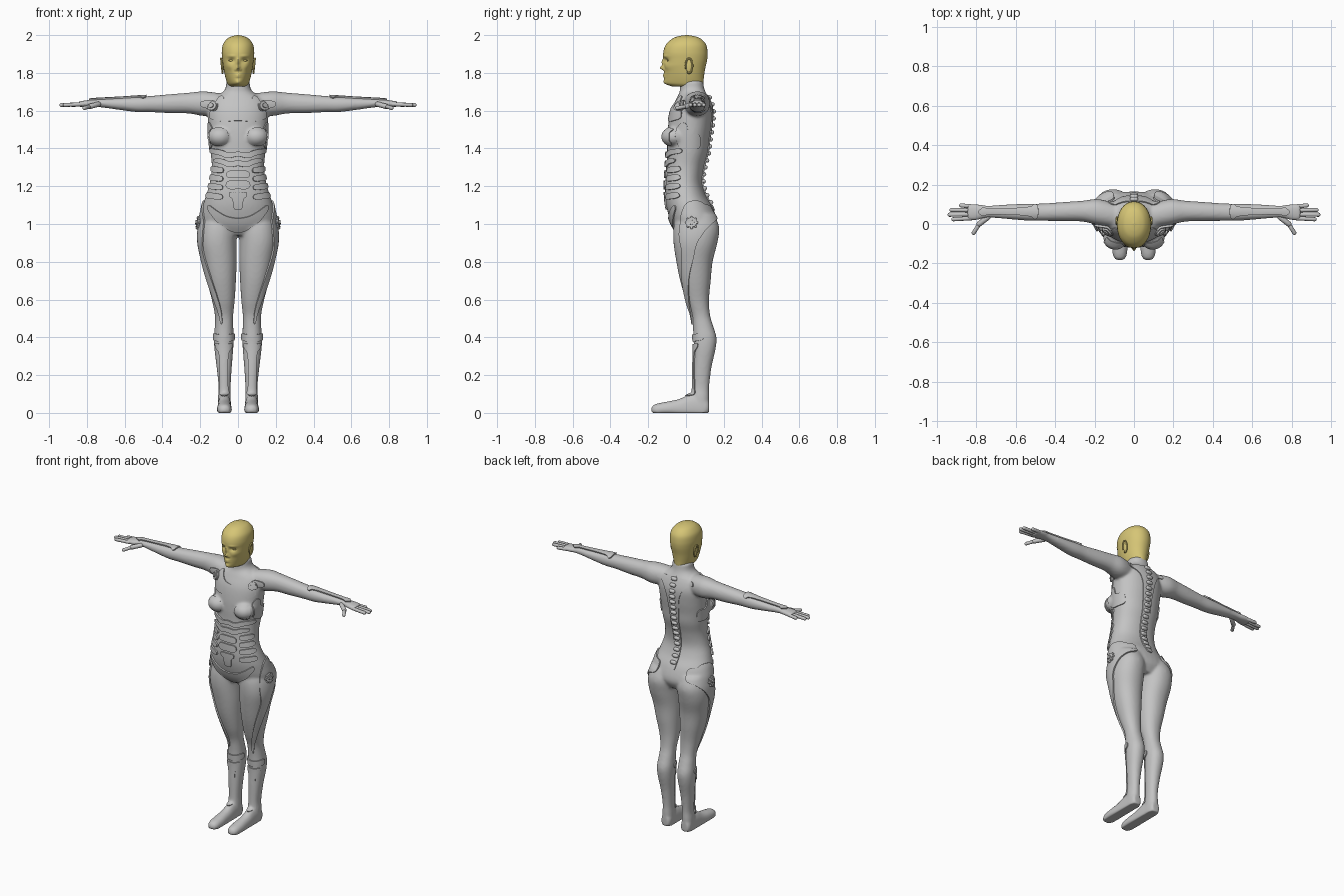
import bpy, bmesh, math
from mathutils import Vector
from mathutils.bvhtree import BVHTree
from mathutils.geometry import delaunay_2d_cdt

if "Cube" in bpy.data.objects:
    bpy.data.objects.remove(bpy.data.objects["Cube"])


def material(name, rgb):
    m = bpy.data.materials.new(name)
    m.diffuse_color = (*rgb, 1)
    m.use_nodes = True
    m.node_tree.nodes["Principled BSDF"].inputs["Base Color"].default_value = m.diffuse_color
    return m


GREY = material("light grey shell", (0.55, 0.55, 0.55))
YELLOW = material("pale yellow", (0.67, 0.56, 0.18))


def make(name, bm, mat, mirror=False, recalc=True):
    if recalc:
        bmesh.ops.recalc_face_normals(bm, faces=bm.faces)
    me = bpy.data.meshes.new(name)
    bm.to_mesh(me)
    bm.free()
    me.materials.append(mat)
    ob = bpy.data.objects.new(name, me)
    bpy.context.collection.objects.link(ob)
    bpy.ops.object.select_all(action='DESELECT')
    ob.select_set(True)
    bpy.context.view_layer.objects.active = ob
    bpy.ops.object.shade_smooth_by_angle(angle=math.radians(40))
    if mirror:
        ob.modifiers.new("Mirror", 'MIRROR')
    return ob


def spline(st, sub):
    out = []
    for i in range(len(st) - 1):
        p = [st[max(0, min(len(st) - 1, i + k))] for k in (-1, 0, 1, 2)]
        for s in range(sub):
            t = s / sub
            out.append([0.5 * (2 * b + (c - a) * t + (2 * a - 5 * b + 4 * c - d) * t * t
                               + (3 * b - a - 3 * c + d) * t ** 3) for a, b, c, d in zip(*p)])
    return out + [list(st[-1])]


# Stations are (position on axis, centre a, centre b, radius a, radius b)
def loft(bm, st, axis, flip=1, seg=36, sub=6, e=0.92):
    rings = []
    for t, a, b, ra, rb in spline(st, sub):
        ring = []
        for k in range(seg):
            c, s = math.cos(2 * math.pi * k / seg), math.sin(2 * math.pi * k / seg)
            u = a + ra * math.copysign(abs(c) ** e, c)
            v = b + rb * math.copysign(abs(s) ** e, s)
            x, y, z = {'z': (u, v, t), 'x': (t, u, v), 'y': (u, t, v)}[axis]
            ring.append(bm.verts.new((x * flip, y, max(z, 0))))
        rings.append(ring)
    for r, q in zip(rings, rings[1:]):
        for k in range(seg):
            bm.faces.new((r[k], r[(k + 1) % seg], q[(k + 1) % seg], q[k]))
    bm.faces.new(rings[0])
    bm.faces.new(rings[-1])


def capsule(bm, p, q, r, seg=12):
    p, q = Vector(p), Vector(q)
    d = q - p
    rot = d.to_track_quat('Z', 'Y')
    for v in bmesh.ops.create_uvsphere(bm, u_segments=seg, v_segments=9, radius=r)['verts']:
        v.co = (q if v.co.z > 0 else p) + rot @ v.co


def ellipsoid(bm, c, r):
    for v in bmesh.ops.create_uvsphere(bm, u_segments=24, v_segments=16, radius=1)['verts']:
        v.co = Vector([c[i] + v.co[i] * r[i] for i in range(3)])


# Body: torso, legs, feet and arms blended into one skin
TORSO = [(.94, 0, .05, .12, .085), (1.0, 0, .045, .195, .12), (1.08, 0, .022, .19, .123),
         (1.15, 0, -.002, .17, .108), (1.22, 0, -.012, .149, .098), (1.30, 0, -.005, .139, .10),
         (1.38, 0, .008, .145, .108), (1.45, 0, .012, .152, .112), (1.52, 0, .02, .157, .115),
         (1.60, 0, .03, .16, .11), (1.66, 0, .035, .14, .088), (1.695, 0, .035, .085, .07),
         (1.72, 0, .032, .066, .064), (1.76, 0, .03, .062, .06)]
LEG = [(0, .072, .078, .035, .043), (.08, .072, .078, .034, .045), (.14, .071, .08, .032, .043),
       (.24, .073, .087, .04, .048), (.34, .075, .099, .05, .058), (.40, .075, .10, .052, .061),
       (.46, .074, .09, .049, .054), (.52, .074, .077, .049, .05), (.60, .078, .06, .061, .062),
       (.70, .088, .05, .077, .081), (.80, .097, .045, .09, .096), (.90, .107, .05, .1, .116),
       (.98, .105, .055, .1, .121), (1.05, .10, .05, .085, .10)]
FOOT = [(.122, .072, .03, .024, .035), (.10, .072, .03, .034, .06), (.03, .072, .025, .036, .075),
        (-.04, .072, .02, .037, .053), (-.10, .072, .018, .04, .042), (-.15, .072, .016, .037, .034),
        (-.175, .072, .014, .027, .026), (-.184, .072, .013, .01, .012)]
ARM = [(.08, .04, 1.632, .06, .058), (.18, .06, 1.637, .066, .065), (.26, .065, 1.64, .053, .055),
       (.36, .063, 1.637, .048, .05), (.46, .06, 1.635, .044, .043), (.54, .06, 1.633, .043, .04),
       (.64, .062, 1.636, .037, .03), (.74, .063, 1.64, .031, .021), (.80, .06, 1.637, .041, .018),
       (.845, .06, 1.634, .043, .015)]
bm = bmesh.new()
loft(bm, TORSO, 'z')
for s in (1, -1):
    loft(bm, LEG, 'z', s)
    loft(bm, FOOT, 'y', s)
    loft(bm, ARM, 'x', s)
    ellipsoid(bm, (s * .095, -.063, 1.462), (.062, .063, .05))
body = make("body_skin", bm, GREY)
rm = body.modifiers.new("Blend", 'REMESH')
rm.mode, rm.voxel_size, rm.use_smooth_shade = 'VOXEL', 0.008, True
sm = body.modifiers.new("Relax", 'SMOOTH')
sm.factor, sm.iterations = 0.5, 6
dg = bpy.context.evaluated_depsgraph_get()
skin = bpy.data.meshes.new_from_object(body.evaluated_get(dg))
body.modifiers.clear()
body.data = skin
skin.shade_smooth()
if not skin.materials:
    skin.materials.append(GREY)
tree = BVHTree.FromPolygons([v.co for v in skin.vertices], [p.vertices for p in skin.polygons])


# Projections from plate outlines onto the skin: (ray function, scale of first coordinate)
def around(cx, cy):
    def ray(u, v):
        a = math.radians(u / .002)
        return (cx, cy, v), (math.sin(a), -math.cos(a), 0)
    return ray, .002


FRONT = (lambda u, v: ((u, -1, v), (0, 1, 0)), 1)
BACK = (lambda u, v: ((u, 1, v), (0, -1, 0)), 1)
SIDE = (lambda u, v: ((1, u, v), (-1, 0, 0)), 1)
TOP = (lambda u, v: ((u, v, 3), (0, 0, -1)), 1)
TRUNK, THIGH, SHIN = around(0, 0), around(.085, .06), around(.075, .09)


# Raised plate following the skin; half outlines are completed across the centre line
def plate(name, proj, pts, t=.007, half=False, rounds=2):
    ray, scale = proj
    if half:
        pts = pts + [(-u, v) for u, v in reversed(pts) if u > 0]
    pts = [Vector((u * scale, v)) for u, v in pts]
    for _ in range(rounds):
        pts = [p.lerp(q, f) for p, q in zip(pts, pts[1:] + pts[:1]) for f in (.2, .8)]
    line = []
    for p, q in zip(pts, pts[1:] + pts[:1]):
        n = max(1, math.ceil((q - p).length / .01))
        line += [p.lerp(q, k / n) for k in range(n)]
    n, st = len(line), .01
    lo = [min(p[i] for p in line) for i in (0, 1)]
    hi = [max(p[i] for p in line) for i in (0, 1)]
    grid = [Vector((lo[0] + (i + .5) * st, lo[1] + (j + .5) * st))
            for i in range(int((hi[0] - lo[0]) / st)) for j in range(int((hi[1] - lo[1]) / st))]
    vs, _, fs = delaunay_2d_cdt(line + grid, [(i, (i + 1) % n) for i in range(n)], [], 1, 1e-6)[:3]
    bm = bmesh.new()
    top, base, normal = {}, {}, {}
    for i in {i for f in fs for i in f}:
        o, d = ray(*vs[i])
        hit, nor, _, _ = tree.ray_cast(Vector(o), Vector(d))
        if hit:
            top[i] = bm.verts.new(hit + nor * t)
            base[top[i]], normal[top[i]] = hit - nor * .004, nor
    for f in fs:
        if all(i in top for i in f):
            bm.faces.new([top[i] for i in f])
    bm.normal_update()
    rim = [e for e in bm.edges if e.is_boundary]
    low = {v: bm.verts.new(base[v]) for e in rim for v in e.verts}
    for e in rim:
        a, b = e.verts
        bm.faces.new((a, b, low[b], low[a]))
    bmesh.ops.recalc_face_normals(bm, faces=bm.faces)
    bm.normal_update()
    if sum(f.normal.dot(normal[f.verts[0]]) for f in bm.faces if all(v in normal for v in f.verts)) < 0:
        bmesh.ops.reverse_faces(bm, faces=bm.faces)
    return make(name, bm, GREY, mirror=not half, recalc=False)


def disk(name, proj, u, v, r, t):
    plate(name, proj, [(u + r * math.cos(k * math.pi / 12), v + r * math.sin(k * math.pi / 12))
                       for k in range(24)], t, rounds=0)


# Chest and shoulder armour
plate("chest_plate", FRONT, [(0, 1.612), (.045, 1.622), (.07, 1.65), (.078, 1.678), (.1, 1.672), (.12, 1.64),
                             (.145, 1.6), (.148, 1.555), (.08, 1.54), (0, 1.548)], .006, True)
plate("bust_cup", FRONT, [(.05, 1.455), (.06, 1.498), (.1, 1.508), (.14, 1.5), (.152, 1.46), (.138, 1.425),
                          (.1, 1.415), (.062, 1.425)], .006)
plate("rib_strap", TRUNK, [(68, 1.5), (82, 1.54), (92, 1.53), (95, 1.475), (118, 1.478), (121, 1.4),
                           (95, 1.393), (72, 1.41)], .007)
plate("shoulder_clip", FRONT, [(.1, 1.635), (.13, 1.655), (.195, 1.65), (.2, 1.625), (.15, 1.61),
                               (.14, 1.595), (.11, 1.6)], .011)
disk("shoulder_bolt", FRONT, .13, 1.622, .023, .02)
disk("shoulder_bolt_cap", FRONT, .13, 1.622, .012, .026)

# Abdomen armour
plate("under_bust_band", TRUNK, [(0, 1.385), (25, 1.375), (50, 1.395), (82, 1.402), (82, 1.375), (50, 1.365),
                                 (30, 1.345), (0, 1.36)], .01, True)
plate("rib_chevron", TRUNK, [(0, 1.337), (25, 1.33), (45, 1.347), (68, 1.345), (64, 1.325), (45, 1.318),
                             (25, 1.298), (0, 1.308)], .01, True)
plate("upper_belly_plate", FRONT, [(0, 1.285), (.05, 1.282), (.062, 1.265), (.055, 1.243), (0, 1.243)], .009, True)
plate("middle_belly_plate", FRONT, [(0, 1.23), (.055, 1.23), (.066, 1.2), (.045, 1.182), (0, 1.185)], .009, True)
plate("lower_belly_plate", FRONT, [(0, 1.17), (.047, 1.17), (.047, 1.145), (.028, 1.135), (.024, 1.08),
                                   (0, 1.078)], .008, True)
for z in (1.285, 1.24, 1.195, 1.145):
    plate("side_belly_bar", TRUNK, [(39, z + .012), (60, z + .02), (76, z + .022), (80, z), (70, z - .012),
                                    (39, z - .016)], .01)

# Pelvis, hips and thighs
plate("pelvis_plate", FRONT, [(0, 1.03), (.06, 1.04), (.11, 1.07), (.155, 1.105), (.158, 1.075), (.11, 1.01),
                              (.05, .968), (0, .955)], .008, True)
plate("hip_and_thigh_plate", THIGH, [(120, 1.10), (95, 1.12), (60, 1.12), (48, 1.05), (45, .95), (52, .85),
                                     (40, .75), (22, .62), (0, .52), (-8, .48), (8, .465), (22, .49), (45, .6),
                                     (62, .72), (80, .82), (88, .9), (110, .97), (135, 1.01), (168, 1.03),
                                     (170, 1.095)], .009)
disk("hip_disk", SIDE, .03, 1.007, .027, .02)
disk("hip_disk_cap", SIDE, .03, 1.007, .014, .027)
bm = bmesh.new()
for k in range(8):
    y, z = .03 + .028 * math.cos(k * math.pi / 4), 1.007 + .028 * math.sin(k * math.pi / 4)
    hit = tree.ray_cast(Vector((1, y, z)), Vector((-1, 0, 0)))[0]
    capsule(bm, hit, hit + Vector((.014, 0, 0)), .007, 8)
make("hip_studs", bm, GREY, True)

# Shins
plate("knee_band", SHIN, [(-95, .425), (0, .412), (95, .425), (95, .385), (0, .375), (-95, .385)], .007)
plate("shin_plate", SHIN, [(-62, .37), (0, .362), (62, .37), (55, .345), (25, .32), (20, .14), (30, .1), (0, .085),
                           (-30, .1), (-20, .14), (-25, .32), (-55, .345)], .007)

# Back: spine strip with shoulder wings, and vertebrae
plate("spine_strip", BACK, [(0, 1.685), (.05, 1.675), (.085, 1.672), (.13, 1.668), (.135, 1.645), (.10, 1.64),
                            (.065, 1.61), (.042, 1.55), (.032, 1.45), (.027, 1.3), (.024, 1.12), (.02, 1.075),
                            (0, 1.07)], .006, True)
bm = bmesh.new()
for k in range(16):
    hit = tree.ray_cast(Vector((0, 1, 1.67 - .037 * k)), Vector((0, -1, 0)))[0]
    hit.y += .007
    w = Vector((.009, 0, 0))
    capsule(bm, hit - w, hit + w, .0125)
make("vertebrae", bm, GREY)

# Forearm bracers, fingers and thumbs
plate("bracer", TOP, [(.485, .035), (.505, .028), (.525, .045), (.74, .052), (.765, .04), (.795, .06), (.765, .085),
                      (.74, .074), (.525, .082), (.505, .096), (.485, .09)], .009)
bm = bmesh.new()
for y, tip in ((.024, .925), (.047, .944), (.071, .935), (.094, .885)):
    capsule(bm, (.82, .06 + (y - .06) * .85, 1.634), (tip - .009, y, 1.63), .0105)
capsule(bm, (.74, .035, 1.634), (.785, .0, 1.622), .014)
capsule(bm, (.785, .0, 1.622), (.813, -.045, 1.614), .0105)
make("fingers", bm, GREY, True)

# Head, with facial features pressed into the loft: (x, z, width, height, depth)
HEAD = [(1.728, 0, .004, .04, .075), (1.735, 0, -.003, .05, .09), (1.748, 0, -.01, .058, .102),
        (1.78, 0, -.01, .068, .105), (1.82, 0, -.007, .076, .108), (1.87, 0, -.003, .083, .115),
        (1.91, 0, -.003, .086, .117), (1.95, 0, 0, .08, .106), (1.98, 0, .003, .058, .077),
        (1.994, 0, .003, .032, .043), (2.0, 0, .003, .003, .003)]
FACE = [(0, 1.826, .011, .011, -.022), (0, 1.855, .009, .02, -.012), (.034, 1.866, .017, .011, .012),
        (.036, 1.889, .022, .007, -.004), (0, 1.786, .018, .009, -.009), (0, 1.786, .022, .0025, .006),
        (0, 1.75, .018, .012, -.006), (.046, 1.832, .018, .016, -.005), (.015, 1.817, .006, .006, -.006)]
bm = bmesh.new()
loft(bm, HEAD, 'z', seg=120, sub=9, e=.95)
for v in bm.verts:
    x, y, z = v.co
    if y < 0:
        f = min(1, -y / .06)
        v.co.y += f * sum(d * math.exp(-((abs(x) - fx) / w) ** 2 - ((z - fz) / h) ** 2)
                          for fx, fz, w, h, d in FACE)
        if z < 1.84:
            v.co.x *= 1 - .3 * min(1, -y / .11) * (1.84 - z) / .1
make("head", bm, YELLOW)
bm = bmesh.new()
ellipsoid(bm, (.034, -.09, 1.866), (.016, .011, .007))
make("eye", bm, YELLOW, True)

# Ears: a curled rim around a flat lobe
bm = bmesh.new()
ellipsoid(bm, (.081, .016, 1.838), (.007, .017, .036))
rim = [Vector((.086 + .004 * math.sin(a), .016 + .018 * math.cos(a), 1.838 + .039 * math.sin(a)))
       for a in (math.radians(d) for d in range(-110, 200, 22))]
for p, q in zip(rim, rim[1:]):
    capsule(bm, p, q, .005, 8)
make("ear", bm, YELLOW, True)
